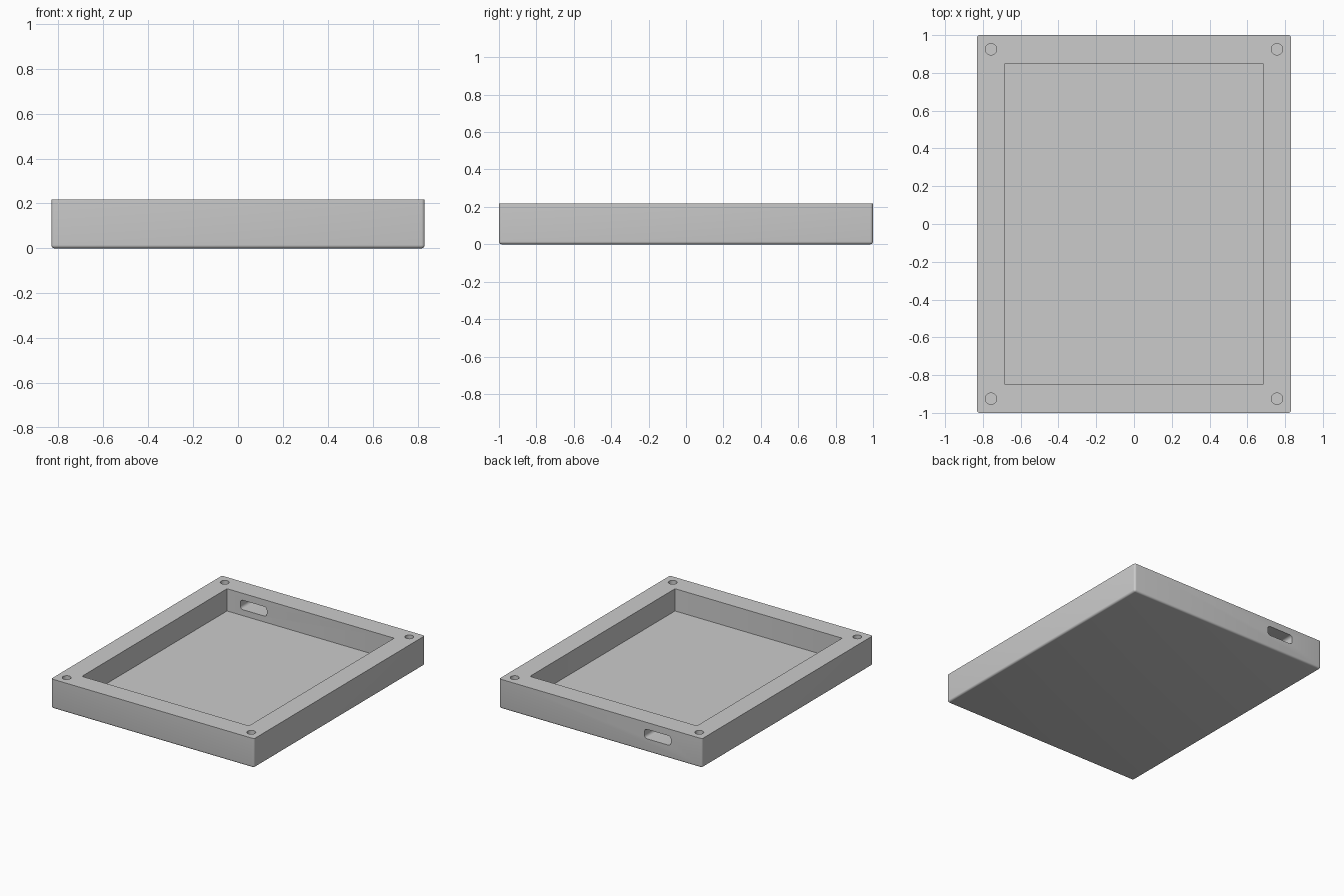
import bpy, bmesh
from math import radians

if "Cube" in bpy.data.objects:
    bpy.data.objects.remove(bpy.data.objects["Cube"])

W, L, H = 0.832, 1.0, 0.218      # half width, half length, height
FLOOR = 0.053


def box(name, lo, hi, pick=None, radius=0.0, segments=5):
    """Box from corner lo to corner hi; edges accepted by pick are rounded."""
    bm = bmesh.new()
    bmesh.ops.create_cube(bm, size=1)
    for v in bm.verts:
        v.co = [(lo[i] + hi[i]) / 2 + v.co[i] * (hi[i] - lo[i]) for i in range(3)]
    if pick:
        edges = [e for e in bm.edges if pick(e.verts[0].co, e.verts[1].co)]
        bmesh.ops.bevel(bm, geom=edges, offset=radius, segments=segments,
                        profile=0.5, affect='EDGES')
    mesh = bpy.data.meshes.new(name)
    bm.to_mesh(mesh)
    bm.free()
    obj = bpy.data.objects.new(name, mesh)
    bpy.context.collection.objects.link(obj)
    return obj


def cut(target, cutter):
    mod = target.modifiers.new(cutter.name, 'BOOLEAN')
    mod.operation, mod.solver, mod.object = 'DIFFERENCE', 'EXACT', cutter
    bpy.context.view_layer.objects.active = target
    bpy.ops.object.modifier_apply(modifier=mod.name)
    bpy.data.objects.remove(cutter)


def vertical(a, b):
    return abs(a.z - b.z) > 0.01


# Enclosure body: rounded everywhere except the flat top rim
body = box("enclosure_tray", (-W, -L, 0), (W, L, H),
           lambda a, b: min(a.z, b.z) < 0.01, 0.015)

# Main cavity
cut(body, box("cavity_cutter", (-0.685, -0.85, FLOOR), (0.685, 0.85, H + 0.1),
              vertical, 0.006, 3))

# Cable slot through the back wall
cut(body, box("slot_cutter", (-0.576, 0.8, 0.097), (-0.359, 1.1, 0.167),
              lambda a, b: abs(a.y - b.y) > 0.01, 0.022))

# Blind screw holes in the four corners
for sx in (-1, 1):
    for sy in (-1, 1):
        bpy.ops.mesh.primitive_cylinder_add(
            vertices=32, radius=0.03, depth=0.3,
            location=(sx * 0.757, sy * 0.925, H - 0.15 + 0.15))
        hole = bpy.context.object
        hole.name = "screw_hole_cutter"
        cut(body, hole)

bpy.ops.object.select_all(action='DESELECT')
body.select_set(True)
bpy.context.view_layer.objects.active = body
bpy.ops.object.shade_smooth_by_angle(angle=radians(30))
